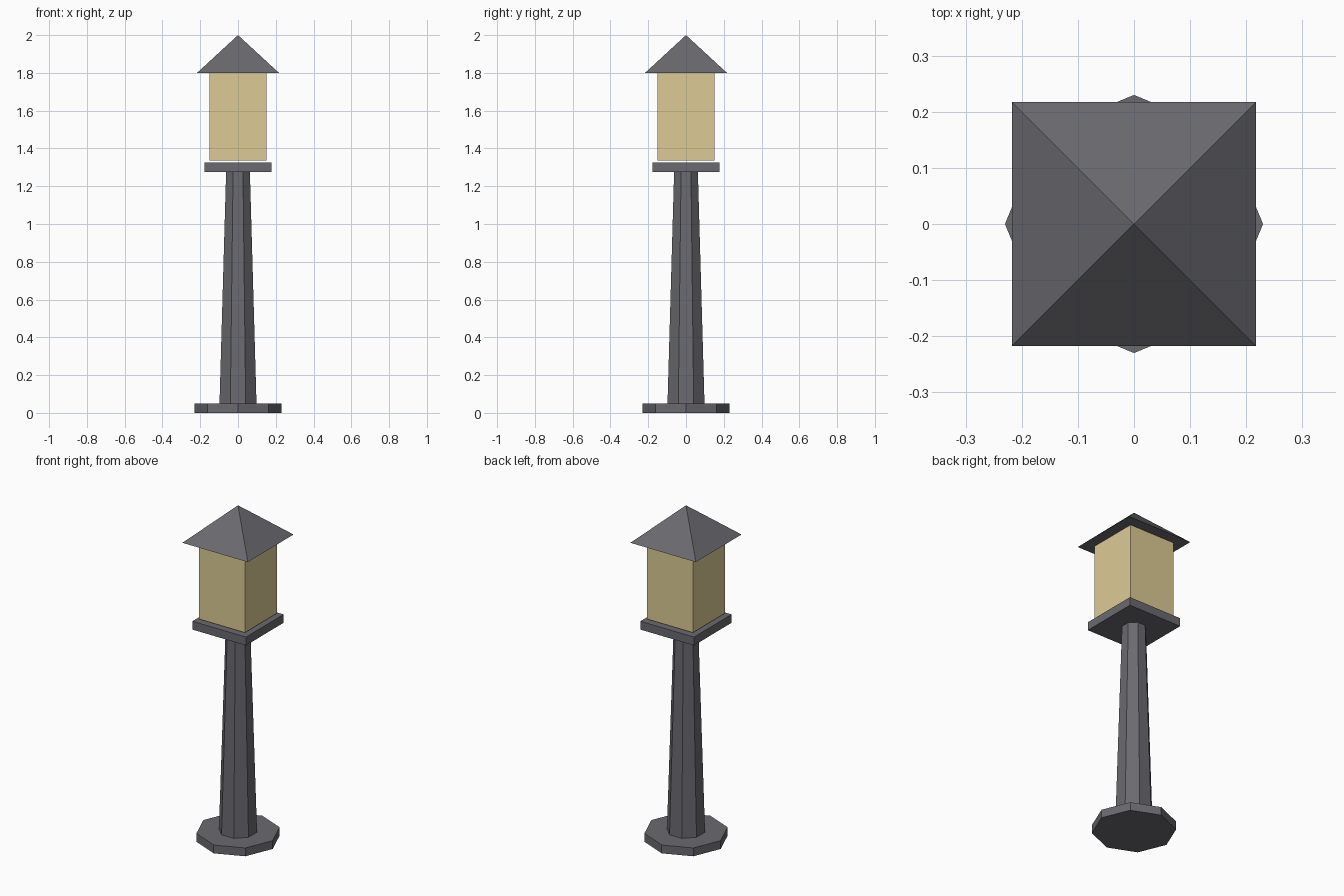
import bpy
from math import pi, sqrt, cos

cube = bpy.data.objects.get("Cube")
if cube:
    bpy.data.objects.remove(cube, do_unlink=True)


def material(name, rgb):
    mat = bpy.data.materials.new(name)
    mat.use_nodes = True
    colour = (*rgb, 1.0)
    mat.diffuse_color = colour
    mat.node_tree.nodes["Principled BSDF"].inputs["Base Color"].default_value = colour
    return mat


def prism(name, sides, bottom, top, z0, z1, mat, turn=0.0):
    """Flat-faced prism or pyramid between two heights, by corner radius."""
    bpy.ops.mesh.primitive_cone_add(vertices=sides, radius1=bottom, radius2=top,
                                    depth=z1 - z0, location=(0, 0, (z0 + z1) / 2),
                                    rotation=(0, 0, turn))
    obj = bpy.context.object
    obj.name = name
    obj.data.materials.append(mat)
    return obj


iron = material("dark iron", (0.145, 0.142, 0.16))
glass = material("warm glass", (0.72, 0.60, 0.30))

SQUARE = sqrt(2)         # half width to corner radius, four sides
OCT = 1 / cos(pi / 8)    # half width to corner radius, eight sides

# Foot and tapering post
prism("foot", 8, 0.23, 0.23, 0, 0.05, iron)
prism("post", 8, 0.098 * OCT, 0.063 * OCT, 0.05, 1.275, iron, pi / 8)

# Lantern: tray, glass box with a small gap below it, and pyramid roof
prism("tray", 4, 0.178 * SQUARE, 0.178 * SQUARE, 1.275, 1.325, iron, pi / 4)
prism("lantern_glass", 4, 0.152 * SQUARE, 0.152 * SQUARE, 1.335, 1.8, glass, pi / 4)
prism("roof", 4, 0.217 * SQUARE, 0, 1.8, 2.0, iron, pi / 4)
